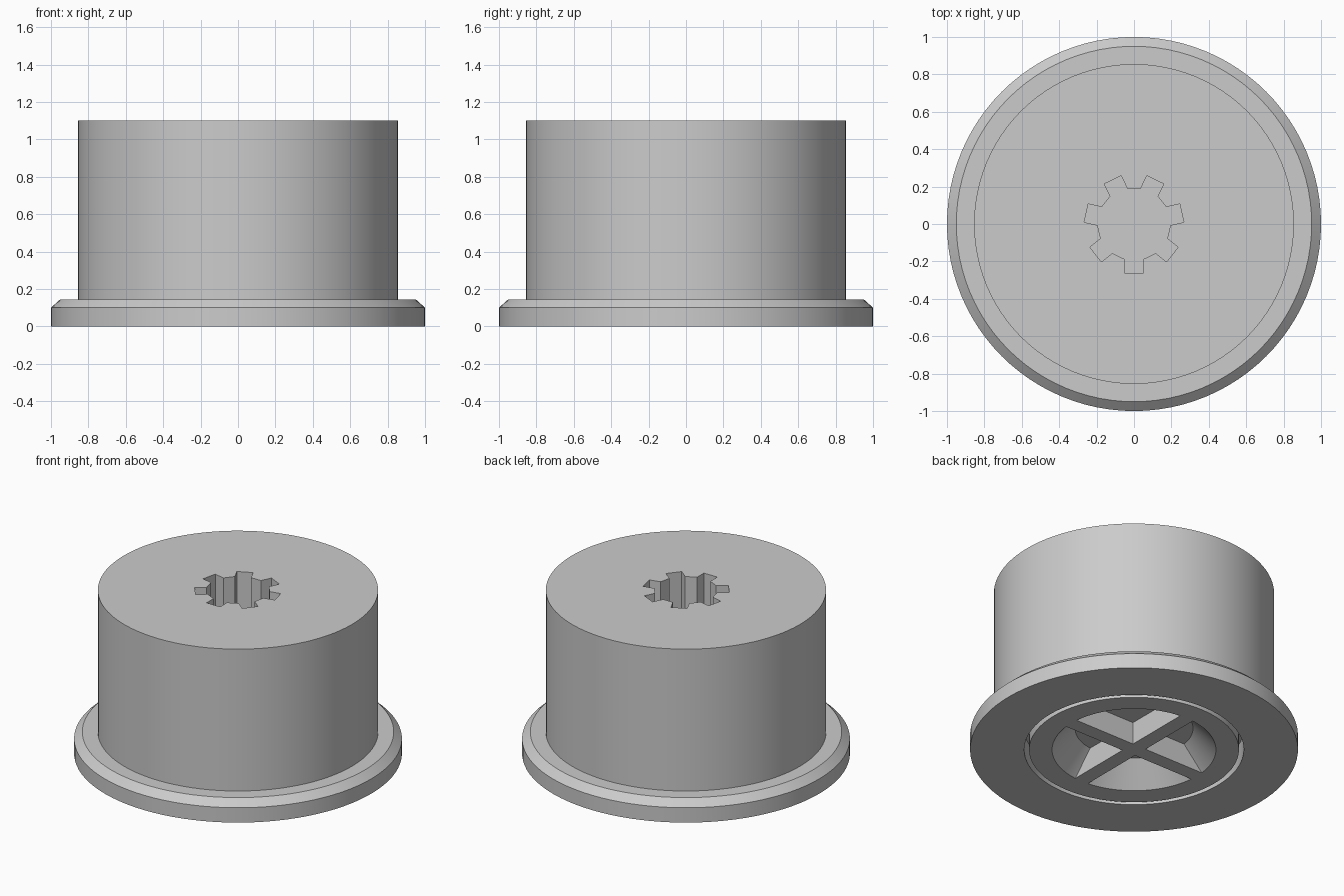
import bpy, bmesh
from math import sin, cos, pi, radians
from mathutils import Matrix, Vector

if "Cube" in bpy.data.objects:
    bpy.data.objects.remove(bpy.data.objects["Cube"])

GREY = (0.6, 0.6, 0.6, 1.0)
grey = bpy.data.materials.new("plain grey")
grey.use_nodes = True
grey.diffuse_color = GREY
grey.node_tree.nodes["Principled BSDF"].inputs["Base Color"].default_value = GREY


def finish(name, bm):
    bmesh.ops.remove_doubles(bm, verts=bm.verts, dist=1e-5)
    bmesh.ops.recalc_face_normals(bm, faces=bm.faces)
    mesh = bpy.data.meshes.new(name)
    bm.to_mesh(mesh)
    bm.free()
    mesh.materials.append(grey)
    obj = bpy.data.objects.new(name, mesh)
    bpy.context.collection.objects.link(obj)
    return obj


def lathe(name, profile, steps=96):
    bm = bmesh.new()
    verts = [bm.verts.new((r, 0, z)) for r, z in profile]
    edges = [bm.edges.new(pair) for pair in zip(verts, verts[1:])]
    bmesh.ops.spin(bm, geom=verts + edges, cent=(0, 0, 0), axis=(0, 0, 1),
                   angle=2 * pi, steps=steps)
    return finish(name, bm)


def prism(name, outline, z0, z1):
    bm = bmesh.new()
    face = bm.faces.new([bm.verts.new((x, y, z0)) for x, y in outline])
    top = bmesh.ops.extrude_face_region(bm, geom=[face])["geom"]
    moved = [v for v in top if isinstance(v, bmesh.types.BMVert)]
    bmesh.ops.translate(bm, verts=moved, vec=(0, 0, z1 - z0))
    return finish(name, bm)


def combine(target, tool, operation):
    mod = target.modifiers.new(tool.name, "BOOLEAN")
    mod.operation, mod.solver, mod.object = operation, "EXACT", tool
    bpy.context.view_layer.objects.active = target
    bpy.ops.object.modifier_apply(modifier=mod.name)
    bpy.data.objects.remove(tool)


def around(points, count, start):
    return [(Matrix.Rotation(start + 2 * pi * i / count, 2) @ Vector(p))[:]
            for i in range(count) for p in points]


# Knob body: tapered pocket, ring groove, chamfered flange, drum
knob = lathe("knob_body", [
    (0, 0.15), (0.36, 0.15), (0.5, 0), (0.64, 0), (0.64, 0.15), (0.67, 0.15),
    (0.67, 0), (1, 0), (1, 0.1), (0.95, 0.145), (0.855, 0.145),
    (0.855, 1.1), (0, 1.1)])

# Crossed ribs in the underside pocket
ribs = prism("crossed_ribs", around([(0.05, -0.05), (0.55, -0.05), (0.55, 0.05)], 4, 0),
             0, 0.2)
combine(knob, ribs, "UNION")

# Seven-toothed shaft socket, one tooth facing the front
socket = prism("shaft_socket", around(
    [(0.188, -0.05), (0.262, -0.05), (0.262, 0.05), (0.188, 0.05)], 7, -pi / 2),
    0.5, 1.3)
combine(knob, socket, "DIFFERENCE")

# Smooth round walls with crisp edges
bpy.ops.object.select_all(action="DESELECT")
knob.select_set(True)
bpy.context.view_layer.objects.active = knob
bpy.ops.object.shade_smooth_by_angle(angle=radians(25))
